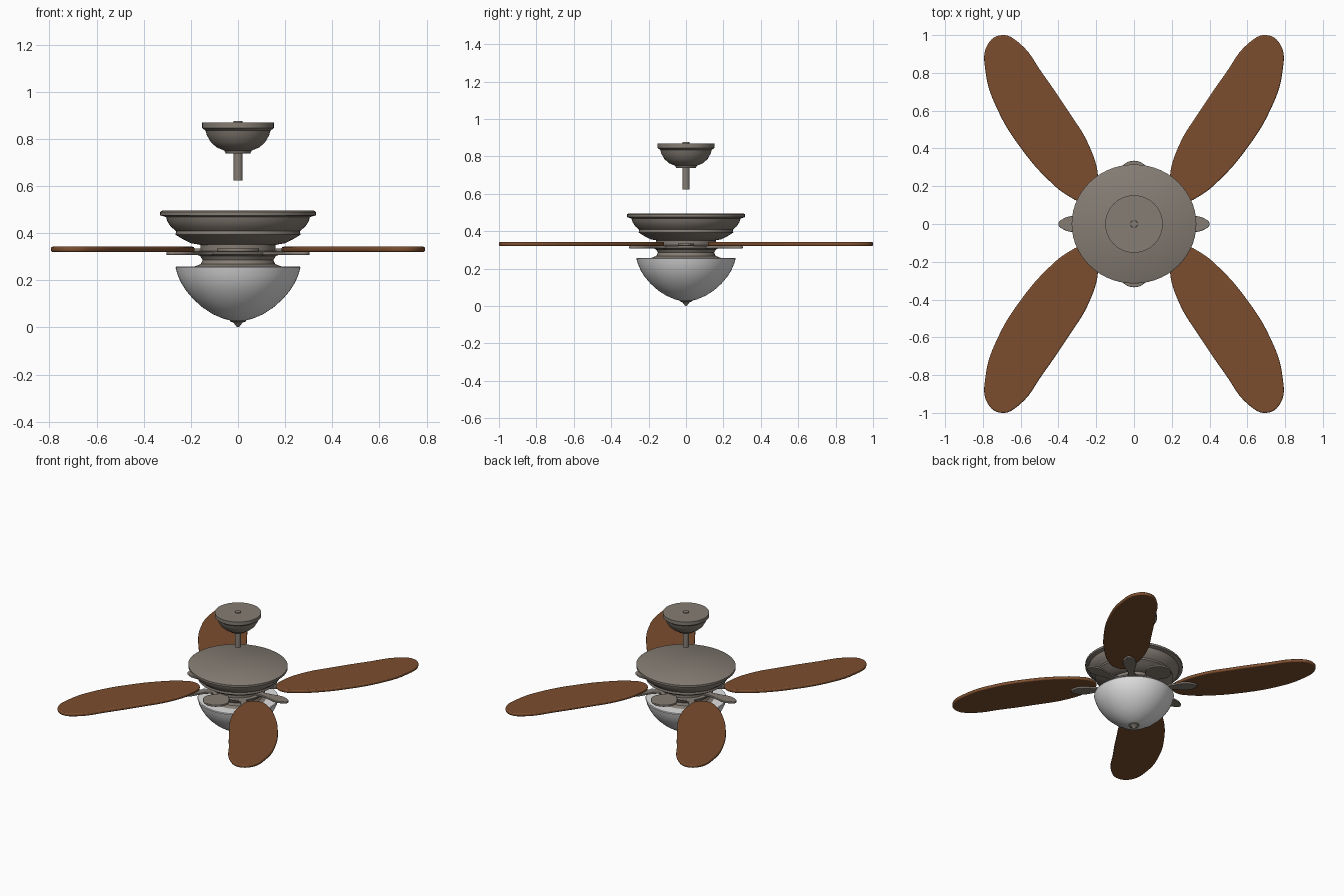
import bpy, bmesh, math
from mathutils import Vector, Matrix

cube = bpy.data.objects.get("Cube")
if cube:
    bpy.data.objects.remove(cube, do_unlink=True)


def material(name, rgb, rough=0.6):
    m = bpy.data.materials.new(name)
    m.use_nodes = True
    m.diffuse_color = (*rgb, 1)
    shader = m.node_tree.nodes["Principled BSDF"]
    shader.inputs["Base Color"].default_value = (*rgb, 1)
    shader.inputs["Roughness"].default_value = rough
    return m


METAL = material("brushed_pewter", (0.235, 0.205, 0.175))
WOOD = material("brown_wood", (0.20, 0.075, 0.027))
GLASS = material("frosted_glass", (0.75, 0.75, 0.75))


def smooth(ob, angle=35):
    bpy.ops.object.select_all(action="DESELECT")
    ob.select_set(True)
    bpy.context.view_layer.objects.active = ob
    bpy.ops.object.shade_smooth_by_angle(angle=math.radians(angle))


def lathe(name, profile, mat, squash=1.0, steps=56):
    """Spin a (radius, height) profile around the vertical axis."""
    bm = bmesh.new()
    verts = [bm.verts.new((r, 0, z)) for r, z in profile]
    edges = [bm.edges.new(pair) for pair in zip(verts, verts[1:])]
    bmesh.ops.spin(bm, geom=verts + edges, axis=(0, 0, 1), cent=(0, 0, 0),
                   angle=math.tau, steps=steps, use_duplicate=False)
    bmesh.ops.remove_doubles(bm, verts=bm.verts, dist=0.0003)
    bmesh.ops.scale(bm, vec=(1, squash, 1), verts=bm.verts)
    bmesh.ops.recalc_face_normals(bm, faces=bm.faces)
    me = bpy.data.meshes.new(name)
    bm.to_mesh(me)
    bm.free()
    me.materials.append(mat)
    ob = bpy.data.objects.new(name, me)
    bpy.context.collection.objects.link(ob)
    smooth(ob)
    return ob


def plate(name, outline, z, half, bevel, mat):
    """Rounded flat plate from a smooth closed outline."""
    cu = bpy.data.curves.new(name, "CURVE")
    cu.dimensions = "2D"
    cu.fill_mode = "BOTH"
    cu.extrude = half - bevel
    cu.bevel_depth = bevel
    cu.bevel_resolution = 2
    cu.offset = -bevel
    cu.resolution_u = 6
    sp = cu.splines.new("BEZIER")
    sp.bezier_points.add(len(outline) - 1)
    for p, (x, y) in zip(sp.bezier_points, outline):
        p.co = (x, y, 0)
        p.handle_left_type = p.handle_right_type = "AUTO"
    sp.use_cyclic_u = True
    cu.materials.append(mat)
    ob = bpy.data.objects.new(name, cu)
    ob.location.z = z
    bpy.context.collection.objects.link(ob)
    bpy.ops.object.select_all(action="DESELECT")
    ob.select_set(True)
    bpy.context.view_layer.objects.active = ob
    bpy.ops.object.convert(target="MESH")
    ob = bpy.context.view_layer.objects.active
    smooth(ob)
    return ob


# Ceiling canopy with its collar and hanging rod
lathe("ceiling_canopy", [(0, 0.87), (0.152, 0.87), (0.152, 0.845), (0.138, 0.835),
                         (0.132, 0.815), (0.115, 0.785), (0.09, 0.763), (0.058, 0.75),
                         (0.052, 0.738), (0, 0.738)], METAL)
lathe("hanging_rod", [(0, 0.745), (0.02, 0.745), (0.02, 0.622), (0, 0.622)], METAL, steps=24)
lathe("canopy_screw", [(0, 0.876), (0.018, 0.876), (0.02, 0.868), (0, 0.868)], METAL, steps=16)

# Motor housing, hub and switch cup
lathe("motor_housing", [(0, 0.495), (0.322, 0.495), (0.33, 0.49), (0.33, 0.475),
                        (0.305, 0.468), (0.3, 0.45), (0.285, 0.427), (0.262, 0.408),
                        (0.265, 0.393), (0.235, 0.375), (0.2, 0.357), (0.16, 0.35),
                        (0, 0.35)], METAL, squash=0.955)
lathe("hub", [(0, 0.355), (0.16, 0.355), (0.16, 0.325), (0.18, 0.32), (0.18, 0.311),
              (0.16, 0.302), (0.15, 0.285), (0.158, 0.268), (0.185, 0.258), (0, 0.258)], METAL)

# Light bowl and finial
lathe("light_bowl", [(0, 0.254), (0.262, 0.258), (0.265, 0.253), (0.257, 0.225),
                     (0.242, 0.19), (0.22, 0.155), (0.19, 0.12), (0.15, 0.084),
                     (0.105, 0.055), (0.06, 0.036), (0.02, 0.026), (0, 0.025)], GLASS)
lathe("finial", [(0, 0.034), (0.036, 0.032), (0.034, 0.026), (0.018, 0.019),
                 (0.012, 0.01), (0.006, 0.003), (0, 0)], METAL, steps=24)

# Four mirrored leaf-shaped blades
BLADE = [(0.70, 1.0), (0.61, 0.96), (0.48, 0.79), (0.35, 0.60), (0.24, 0.42),
         (0.19, 0.25), (0.2, 0.15), (0.27, 0.118), (0.35, 0.15), (0.455, 0.235),
         (0.59, 0.39), (0.72, 0.60), (0.785, 0.80), (0.775, 0.95)]
for side, sx in (("left", 1), ("right", -1)):
    for end, sy in (("back", 1), ("front", -1)):
        outline = [(x * sx, y * sy) for x, y in BLADE]
        if sx * sy < 0:
            outline.reverse()
        plate(f"blade_{end}_{side}", outline, 0.331, 0.011, 0.007, WOOD)


def arm(name, angle, reach, half_width, z):
    """Bracket with a narrow root that swells into an oval pad."""
    start = reach - 0.17
    upper = [(reach - 0.03, half_width * 0.72), (reach - 0.085, half_width),
             (start + 0.03, half_width * 0.75), (start - 0.03, 0.022), (0.1, 0.024)]
    pts = [(reach, 0)] + upper + [(x, -y) for x, y in reversed(upper)]
    turn = Matrix.Rotation(angle, 2)
    plate(name, [tuple(turn @ Vector(p)) for p in pts], z, 0.007, 0.004, METAL)


# Brackets: one below each blade, and one on each axis between them
for i in range(4):
    quarter = i * math.pi / 2
    arm(f"blade_bracket_{i + 1}", quarter + math.pi / 4, 0.42, 0.045, 0.314)
    if i % 2:
        arm(f"cross_bracket_{i + 1}", quarter, 0.335, 0.09, 0.328)
    else:
        arm(f"cross_bracket_{i + 1}", quarter, 0.4, 0.042, 0.328)
